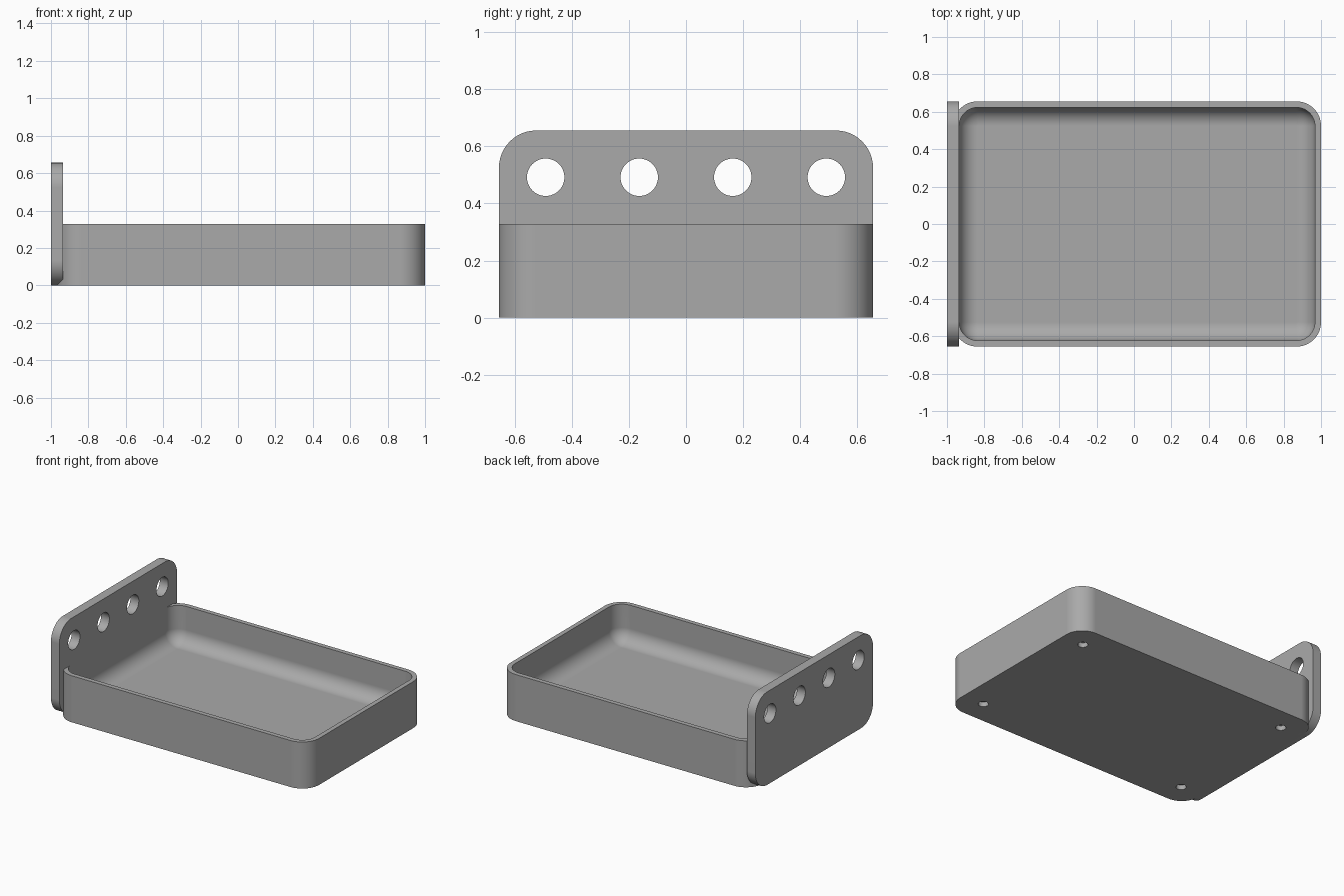
import bpy, bmesh, math
from mathutils import Matrix, Vector

cube = bpy.data.objects.get("Cube")
if cube:
    bpy.data.objects.remove(cube)

U = 2 / 61            # one design unit
HALF_Y = 20 * U
TRAY_X = 0.5 * U      # tray centre along x
FLOOR = 2 * U
FILLET = 2.97 * U

grey = bpy.data.materials.new("plain grey")
grey.use_nodes = True
GREY = (0.40, 0.40, 0.40, 1)
grey.diffuse_color = GREY
grey.node_tree.nodes["Principled BSDF"].inputs["Base Color"].default_value = GREY


def rounded_rect(hx, hy, r, steps=12):
    """Counter-clockwise outline of a rectangle with rounded corners."""
    pts = []
    for i, (sx, sy) in enumerate([(1, 1), (-1, 1), (-1, -1), (1, -1)]):
        for k in range(steps + 1):
            a = math.pi / 2 * (i + k / steps)
            pts.append((sx * (hx - r) + r * math.cos(a),
                        sy * (hy - r) + r * math.sin(a)))
    return pts


def loft(name, rings, matrix):
    """Join (outline, height) rings into a closed solid."""
    bm = bmesh.new()
    loops = [[bm.verts.new((x, y, z)) for x, y in pts] for pts, z in rings]
    for a, b in zip(loops, loops[1:]):
        for i in range(len(a)):
            j = (i + 1) % len(a)
            bm.faces.new((a[i], a[j], b[j], b[i]))
    bm.faces.new(loops[0][::-1])
    bm.faces.new(loops[-1])
    bm.transform(matrix)
    bmesh.ops.recalc_face_normals(bm, faces=bm.faces)
    mesh = bpy.data.meshes.new(name)
    bm.to_mesh(mesh)
    bm.free()
    obj = bpy.data.objects.new(name, mesh)
    bpy.context.collection.objects.link(obj)
    mesh.materials.append(grey)
    return obj


def drill(obj, centres, radius, depth, axis):
    """Cut round holes, each centred on a point along the axis."""
    bm = bmesh.new()
    turn = Vector((0, 0, 1)).rotation_difference(Vector(axis)).to_matrix().to_4x4()
    for c in centres:
        bmesh.ops.create_cone(bm, cap_ends=True, segments=48, radius1=radius,
                              radius2=radius, depth=depth,
                              matrix=Matrix.Translation(c) @ turn)
    mesh = bpy.data.meshes.new("hole_cutter")
    bm.to_mesh(mesh)
    bm.free()
    mesh.materials.append(grey)
    cutter = bpy.data.objects.new("hole_cutter", mesh)
    cutter.hide_render = True
    bpy.context.collection.objects.link(cutter)
    mod = obj.modifiers.new("holes", "BOOLEAN")
    mod.operation = "DIFFERENCE"
    mod.solver = "EXACT"
    mod.object = cutter
    bpy.context.view_layer.objects.active = obj
    bpy.ops.object.modifier_apply(modifier=mod.name)
    bpy.data.objects.remove(cutter)


def finish(obj):
    bpy.ops.object.select_all(action="DESELECT")
    obj.select_set(True)
    bpy.context.view_layer.objects.active = obj
    bpy.ops.object.shade_smooth_by_angle(angle=math.radians(35))
    obj.modifiers.new("clean_shading", "WEIGHTED_NORMAL").keep_sharp = True


# Tray: outer wall, rim, inner wall, then a round fillet down to the floor
outer = rounded_rect(30 * U, HALF_Y, 4 * U)
rings = [(outer, 0), (outer, 10 * U),
         (rounded_rect(29 * U, 19 * U, 3 * U), 10 * U)]
for k in range(13):
    a = math.pi / 2 * k / 12
    inset = FILLET * (1 - math.cos(a))
    rings.append((rounded_rect(29 * U - inset, 19 * U - inset, 3 * U - inset),
                  FLOOR + FILLET * (1 - math.sin(a))))
tray = loft("tray", rings, Matrix.Translation((TRAY_X, 0, 0)))

# Four blind foot recesses under the tray
feet = [(TRAY_X + sx * 25 * U, sy * 15 * U, 0) for sx in (-1, 1) for sy in (-1, 1)]
drill(tray, feet, U, 2 * U, (0, 0, 1))
finish(tray)

# Upright end plate with four holes through it
outline = rounded_rect(HALF_Y, 10 * U, 4 * U)
stand = Matrix(((0, 0, 1, -1), (1, 0, 0, 0), (0, 1, 0, 10 * U), (0, 0, 0, 1)))
plate = loft("end_plate", [(outline, 0), (outline, 2 * U)], stand)
holes = [(-1 + U, y * U, 15 * U) for y in (-15, -5, 5, 15)]
drill(plate, holes, 2 * U, 6 * U, (1, 0, 0))
finish(plate)
